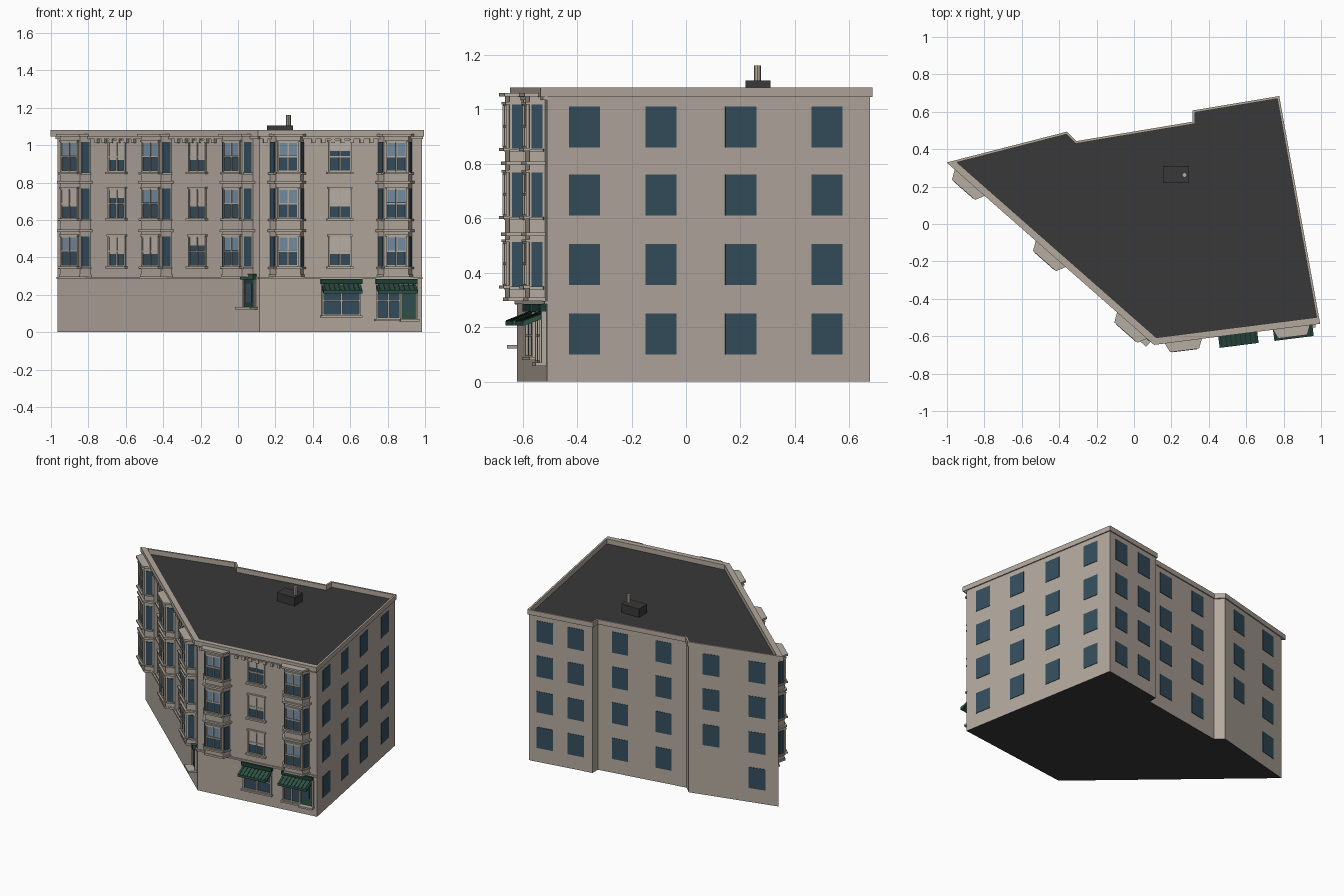
import bpy, bmesh, math
from mathutils import Vector

if "Cube" in bpy.data.objects:
    bpy.data.objects.remove(bpy.data.objects["Cube"])

def material(name, c):
    m = bpy.data.materials.new(name)
    m.diffuse_color = (*c, 1)
    m.use_nodes = True
    m.node_tree.nodes["Principled BSDF"].inputs["Base Color"].default_value = m.diffuse_color
    return m

STONE = material("tan stone", (.45, .395, .34))
TRIM = material("pale trim", (.47, .42, .36))
ROOF = material("dark roof", (.04, .04, .04))
GLASS = material("dark blue glass", (.035, .075, .11))
SKY = material("light blue glass", (.18, .27, .37))
BLIND = material("window blind", (.50, .45, .40))
GREEN = material("awning green", (.028, .085, .062))
DARKG = material("shopfront dark green", (.015, .05, .038))

# Footprint, counter-clockwise: two street fronts first, then side and back
FOOT = [Vector(p) for p in ((-.965, .33), (.115, -.62), (.983, -.51), (.77, .675),
                            (.32, .60), (.32, .54), (-.31, .435), (-.36, .485))]
N = len(FOOT)
parts = {}

def part(name, mat):
    if name not in parts:
        parts[name] = (bmesh.new(), mat)
    return parts[name][0]

def prism(bm, low, high):
    """Solid between two matching loops of points."""
    a = [bm.verts.new(p) for p in low]
    b = [bm.verts.new(p) for p in high]
    n = len(a)
    bm.faces.new(a[::-1])
    bm.faces.new(b)
    for i in range(n):
        bm.faces.new((a[i], a[(i + 1) % n], b[(i + 1) % n], b[i]))

class Face:
    """Upright wall plane: s along it, d outward, z up."""
    def __init__(self, p, q):
        self.o, self.len = Vector(p), (q - p).length
        self.t = (q - p).normalized()
        self.n = Vector((self.t.y, -self.t.x))

    def at(self, s, d):
        return self.o + self.t * s + self.n * d

    def box(self, name, mat, s0, s1, d0, d1, z0, z1):
        pts = [self.at(*c) for c in ((s0, d0), (s0, d1), (s1, d1), (s1, d0))]
        prism(part(name, mat), [(*p, z0) for p in pts], [(*p, z1) for p in pts])

WALLS = [Face(FOOT[i], FOOT[(i + 1) % N]) for i in range(N)]
LEFT, FRONT, SIDE = WALLS[:3]

def offset(dist):
    """Footprint with each edge moved outward by its own distance."""
    out = []
    for i in range(N):
        a, b = WALLS[i - 1], WALLS[i]
        da, db = dist[i - 1], dist[i]
        det = a.n.x * b.n.y - a.n.y * b.n.x
        out.append(FOOT[i] + Vector(((da * b.n.y - db * a.n.y) / det, (a.n.x * db - b.n.x * da) / det)))
    return out

# Main block, with dark roof and underside
bm = part("building_walls", STONE)
prism(bm, [(*p, 0) for p in FOOT], [(*p, 1.045) for p in FOOT])

# Parapet ring: deep cornice on the street, thin elsewhere
bm = part("parapet", STONE)
outer = offset([.025, .025] + [.008] * 6)
inner = offset([-.012, -.012] + [-.005] * 6)
rings = [[bm.verts.new((*p, z)) for p in ring]
         for ring, z in ((outer, 1.045), (outer, 1.08), (inner, 1.08), (inner, 1.045))]
for k in range(4):
    r, q = rings[k], rings[(k + 1) % 4]
    for i in range(N):
        j = (i + 1) % N
        bm.faces.new((r[i], r[j], q[j], q[i]))

# Plain windows on the side and back walls
ROWS = (.355, .61, .86)
for w, fractions in ((2, (.116, .353, .6, .867)), (3, (.25, .74)), (5, (.25, .74)), (7, (.25, .76))):
    for f in fractions:
        for z in (.10,) + ROWS:
            if w == 7 and f < .5 and z == .10:      # blank spot by the sharp corner
                continue
            s = WALLS[w].len * f
            WALLS[w].box("plain_windows", GLASS, s - .058, s + .058, -.002, .003, z, z + .15)

def window(face, s, w, z0, z1, style, sill=True):
    """Sash window: glass, upper pane, frame bars, sill and hood."""
    h, b = w / 2, .008
    face.box("window_glass", GLASS, s - h, s + h, -.002, .003, z0, z1)
    top = z1 - (z1 - z0) * (.5, .45, .6, .3)[style]
    face.box("upper_panes" if style < 2 else "blinds", SKY if style < 2 else BLIND,
             s - h, s + h, 0, .006, top, z1)
    for c in (s - h, s, s + h):
        face.box("window_frames", TRIM, c - b / 2, c + b / 2, 0, .011, z0, z1)
    for z in (z0, (z0 + z1) / 2, z1):
        face.box("window_frames", TRIM, s - h, s + h, 0, .010, z - b / 2, z + b / 2)
    if sill:
        face.box("window_sills", TRIM, s - h - .014, s + h + .014, 0, .022, z0 - .014, z0 - .003)
        face.box("window_hoods", TRIM, s - h - .010, s + h + .010, 0, .014, z1 + .003, z1 + .012)

def bay(wall, s, front, back, n):
    """Three-sided bay through the upper floors."""
    d = .055
    def loop(e, z):
        return [(*wall.at(*c), z) for c in ((s - back - e, -.003), (s - front - e * .6, d + e),
                                            (s + front + e * .6, d + e), (s + back + e, -.003))]
    prism(part("bay_walls", STONE), loop(0, .30), loop(0, 1.05))
    for z, e in ((.295, .006), (.535, .014), (.795, .014), (1.046, .02)):
        prism(part("bay_ledges", TRIM), loop(e, z), loop(e, z + .013))
    corners = [wall.at(*c) for c in ((s - back, 0), (s - front, d), (s + front, d), (s + back, 0))]
    sides = [Face(corners[i], corners[i + 1]) for i in range(3)]
    for i, z in enumerate(ROWS):
        window(sides[1], front, front * 2 - .028, z, z + .155, (0, 2, 1, 0, 1)[(n + i) % 5])
        for f in (sides[0], sides[2]):
            f.box("bay_side_windows", GLASS, .010, f.len - .010, -.002, .004, z - .005, z + .158)
            f.box("window_sills", TRIM, .004, f.len - .004, 0, .012, z - .016, z - .006)

LEFT_BAYS, FRONT_BAYS = (.137, .714, 1.293), (.147, .73)
for n, s in enumerate(LEFT_BAYS):
    bay(LEFT, s, .07, .10, n)
for n, s in enumerate(FRONT_BAYS):
    bay(FRONT, s, .066, .092, n + 2)

# Flat sash windows between the bays
for n, (wall, s) in enumerate(((LEFT, .428), (LEFT, 1.0), (FRONT, .433))):
    for i, z in enumerate(ROWS):
        window(wall, s, .114, z, z + .155, (2, 3, 2)[(n + i) % 3])

# String course, frieze moulding and cornice brackets on the street fronts
for wall, bays, half in ((LEFT, LEFT_BAYS, .12), (FRONT, FRONT_BAYS, .11)):
    wall.box("string_course", TRIM, 0, wall.len + .003, -.002, .010, .284, .295)
    wall.box("frieze_moulding", TRIM, 0, wall.len + .003, -.002, .016, 1.034, 1.046)
    for k in range(int(wall.len / .052)):
        s = .03 + k * .052
        if all(abs(s - b) > half for b in bays):
            wall.box("cornice_brackets", TRIM, s - .010, s + .010, -.002, .02, 1.012, 1.036)

# Entrance on the left front
LEFT.box("entrance_door", DARKG, 1.335, 1.405, -.002, .006, .135, .285)
LEFT.box("entrance_glass", GLASS, 1.35, 1.39, 0, .009, .16, .26)
LEFT.box("entrance_step", TRIM, 1.315, 1.425, -.002, .06, .122, .135)
for s in (1.328, 1.405):
    LEFT.box("entrance_frame", TRIM, s, s + .008, -.002, .014, .135, .285)
LEFT.box("entrance_canopy", GREEN, 1.325, 1.417, -.002, .028, .283, .312)

def awning(s0, s1):
    """Sign board over a sloping awning with ribs."""
    FRONT.box("shop_sign_boards", DARKG, s0 - .006, s1 + .006, -.002, .022, .258, .284)
    def strip(name, mat, a, b, lift):
        section = ((0, .255 + lift), (.085, .222 + lift), (.085, .206), (.078, .206), (0, .236))
        prism(part(name, mat), [(*FRONT.at(a, d), z) for d, z in section],
              [(*FRONT.at(b, d), z) for d, z in section])
    strip("awnings", GREEN, s0, s1, 0)
    for k in range(8):
        s = s0 + (s1 - s0) * (k + .5) / 8
        strip("awning_ribs", DARKG, s - .003, s + .003, .003)

def shop_window(s0, s1, z0):
    FRONT.box("shop_glass", GLASS, s0, s1, -.002, .004, z0, .25)
    for s in (s0, (s0 + s1) / 2, s1):
        FRONT.box("shop_frames", TRIM, s - .005, s + .005, 0, .013, z0, .256)
    for z in (z0, .165):
        FRONT.box("shop_frames", TRIM, s0, s1, 0, .012, z, z + .008)
    FRONT.box("shop_sills", TRIM, s0 - .012, s1 + .012, 0, .024, z0 - .011, z0)

awning(.335, .545)
shop_window(.340, .540, .090)
awning(.630, .842)
shop_window(.632, .755, .070)
FRONT.box("shop_door", GREEN, .765, .838, -.002, .006, .07, .255)
FRONT.box("shop_door_glass", GLASS, .782, .821, 0, .009, .12, .235)
FRONT.box("shop_step", TRIM, .755, .858, -.002, .04, .058, .07)
FRONT.box("shop_frames", TRIM, .842, .853, -.002, .018, .07, .258)

# Roof hatch and vent pipe
prism(part("roof_box", ROOF), [(x, y, 1.04) for x, y in ((.155, .218), (.295, .218), (.295, .31), (.155, .31))],
      [(x, y, 1.106) for x, y in ((.155, .218), (.295, .218), (.295, .31), (.155, .31))])
ring = [(.27 + .013 * math.cos(k * math.pi / 4), .262 + .013 * math.sin(k * math.pi / 4)) for k in range(8)]
prism(part("vent_pipe", TRIM), [(*p, 1.10) for p in ring], [(*p, 1.16) for p in ring])

# Turn every part into an object
for name, (bm, mat) in parts.items():
    bmesh.ops.recalc_face_normals(bm, faces=bm.faces[:])
    me = bpy.data.meshes.new(name)
    me.materials.append(mat)
    if name == "building_walls":
        me.materials.append(ROOF)
        for f in bm.faces:
            f.material_index = int(abs(f.normal.z) > .5)
    bm.to_mesh(me)
    bm.free()
    bpy.context.collection.objects.link(bpy.data.objects.new(name, me))
